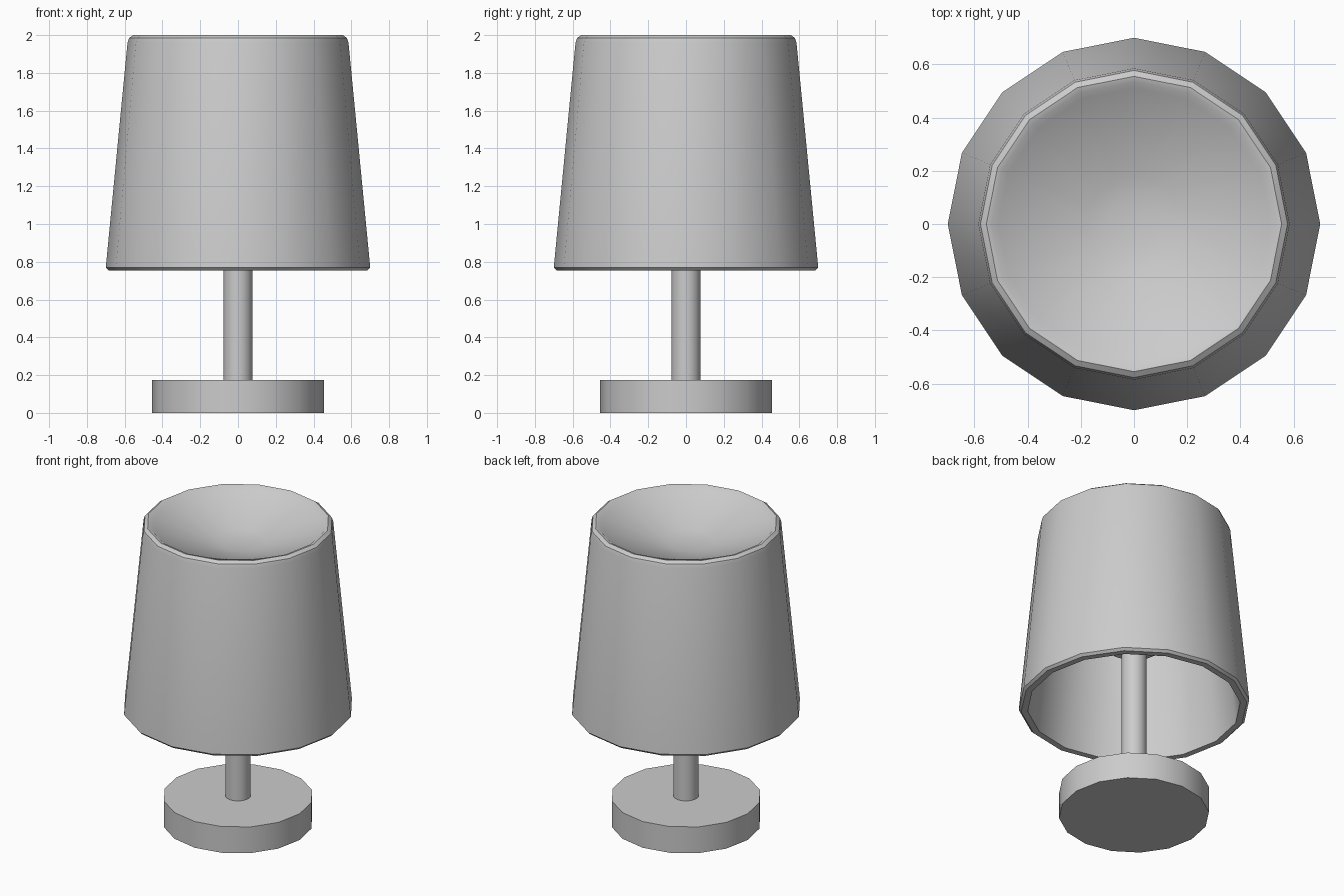
import bpy, bmesh
from math import cos, sin, tau, radians

if "Cube" in bpy.data.objects:
    bpy.data.objects.remove(bpy.data.objects["Cube"])

SIDES = 16


def lathe(name, profile, closed=False):
    """Revolve (radius, z) points round the z axis; radius 0 makes a pole."""
    bm = bmesh.new()
    rings = []
    for r, z in profile:
        if r == 0:
            rings.append([bm.verts.new((0, 0, z))] * SIDES)
        else:
            rings.append([bm.verts.new((r * cos(tau * i / SIDES), r * sin(tau * i / SIDES), z))
                          for i in range(SIDES)])
    pairs = list(zip(rings, rings[1:]))
    if closed:
        pairs.append((rings[-1], rings[0]))
    for a, b in pairs:
        for i in range(SIDES):
            j = (i + 1) % SIDES
            corners = list(dict.fromkeys((a[i], a[j], b[j], b[i])))
            if len(corners) > 2:
                bm.faces.new(corners)
    bmesh.ops.recalc_face_normals(bm, faces=bm.faces)
    mesh = bpy.data.meshes.new(name)
    bm.to_mesh(mesh)
    bm.free()
    obj = bpy.data.objects.new(name, mesh)
    bpy.context.collection.objects.link(obj)
    mesh.shade_smooth()
    mesh.set_sharp_from_angle(angle=radians(35))
    return obj


def cylinder(name, radius, z0, z1):
    return lathe(name, [(0, z0), (radius, z0), (radius, z1), (0, z1)])


# Foot, pole and the lamp holder hidden inside the shade
cylinder("base", 0.455, 0.0, 0.175)
cylinder("stem", 0.077, 0.17, 1.83)
cylinder("bulb_socket", 0.17, 1.18, 1.42)

# Hollow shade: underside of the dish, inner wall, rounded rims, outer wall, dished top
lathe("lamp_shade", [
    (0, 1.81), (0.15, 1.82), (0.53, 1.93),
    (0.645, 0.755), (0.685, 0.755), (0.70, 0.77),
    (0.585, 1.96), (0.577, 1.985), (0.555, 2.0),
    (0.535, 1.995), (0.51, 1.975),
    (0.18, 1.868), (0.10, 1.852), (0, 1.85),
])
